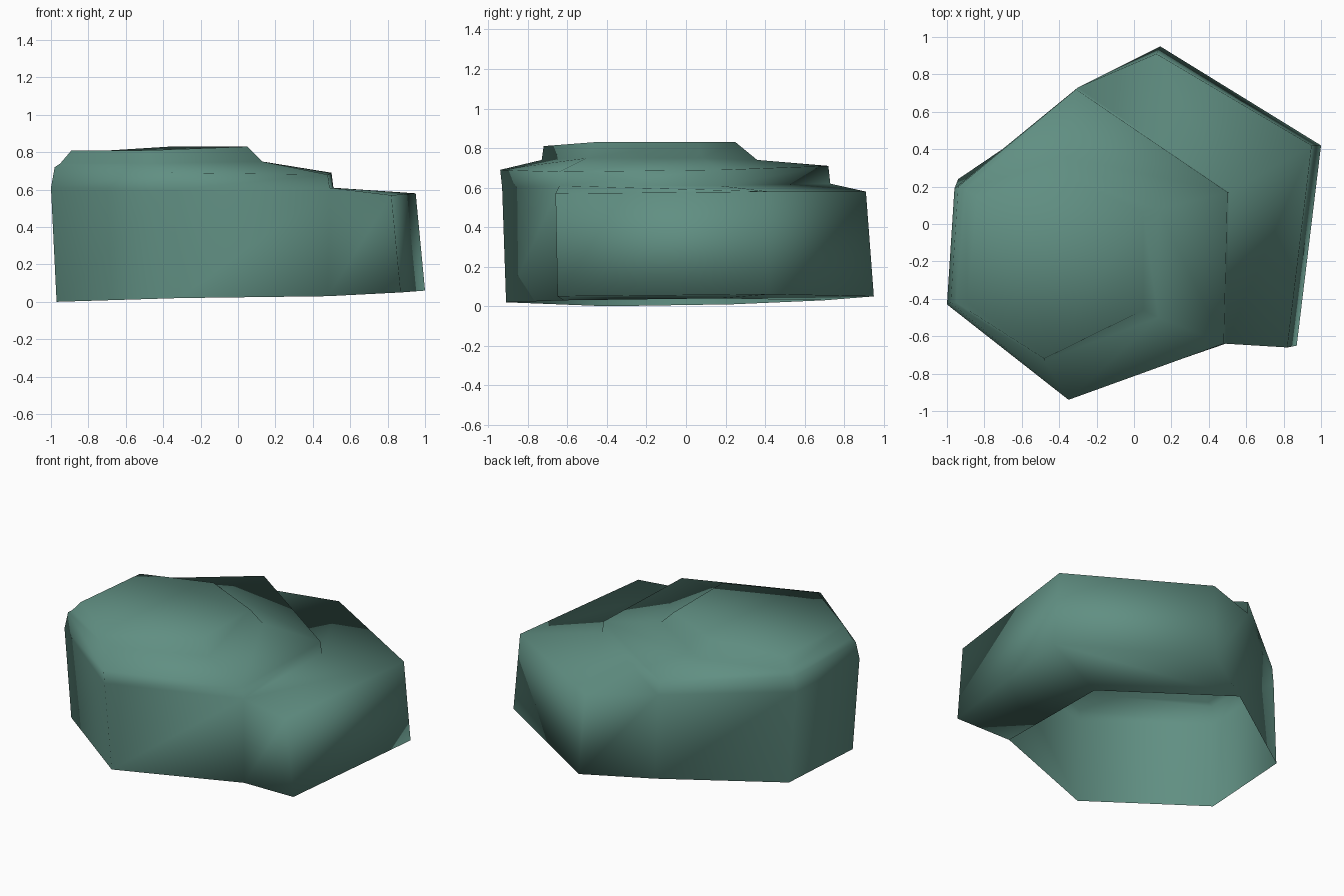
import bpy
import bmesh

# Remove the default cube
default_cube = bpy.data.objects.get("Cube")
if default_cube:
    bpy.data.objects.remove(default_cube, do_unlink=True)


def make_material(name, colour):
    material = bpy.data.materials.new(name)
    material.use_nodes = True
    material.diffuse_color = colour
    for node in material.node_tree.nodes:
        if node.type == "BSDF_PRINCIPLED":
            node.inputs["Base Color"].default_value = colour
            node.inputs["Roughness"].default_value = 0.9
    return material


def add_ring(bm, points):
    return [bm.verts.new(point) for point in points]


def bridge(bm, lower, upper, skip=()):
    """Join two closed rings with a band of quads."""
    count = len(lower)
    for i in range(count):
        if i in skip:
            continue
        j = (i + 1) % count
        bm.faces.new((lower[i], lower[j], upper[j], upper[i]))


bm = bmesh.new()

# Main boulder: six-sided rings, counter-clockwise from the left front corner
foot = add_ring(bm, [(-.97, -.4, 0), (-.31, -.91, .02), (.48, -.62, .03),
                     (.46, .17, .04), (-.26, .7, .03), (-.94, .24, .01)])
waist = add_ring(bm, [(-1, -.43, .61), (-.35, -.93, .6), (.49, -.64, .61),
                      (.51, .17, .61), (-.3, .73, .62), (-.96, .19, .61)])
rim = add_ring(bm, [(-.98, -.42, .72), (-.35, -.94, .69), (.48, -.64, .68),
                    (.5, .17, .69), (-.31, .72, .71), (-.94, .2, .71)])

# Raised cap: sloping shoulder, short step and gently tilted top
cap_base = add_ring(bm, [(-.95, -.42, .74), (-.48, -.73, .74), (.13, -.5, .75),
                         (.13, .08, .75), (-.36, .36, .74), (-.9, .18, .74)])
cap_top = add_ring(bm, [(-.89, -.42, .81), (-.48, -.72, .81), (.05, -.46, .83),
                        (.05, .06, .83), (-.36, .25, .83), (-.84, .15, .8)])

# The two sides facing the ledge stay open below the step
ledge_sides = (2, 3)
bridge(bm, foot, waist, skip=ledge_sides)
bridge(bm, waist, rim)
bridge(bm, rim, cap_base)
bridge(bm, cap_base, cap_top)
bm.faces.new(cap_top)

# Lower ledge growing out of the back left of the boulder
ledge_foot = add_ring(bm, [(.87, -.65, .05), (1, .42, .06), (.14, .95, .05)])
ledge_top = add_ring(bm, [(.82, -.66, .57), (.95, .42, .58), (.12, .91, .58)])
low_path = [foot[2]] + ledge_foot + [foot[4]]
high_path = [waist[2]] + ledge_top + [waist[4]]
for i in range(len(low_path) - 1):
    bm.faces.new((low_path[i], low_path[i + 1], high_path[i + 1], high_path[i]))

# Ledge top and underside, each split at the inner corner
for side in ledge_sides:
    a, b = side - 2, side - 1
    bm.faces.new((waist[side], ledge_top[a], ledge_top[b], waist[side + 1]))
    bm.faces.new((foot[side + 1], ledge_foot[b], ledge_foot[a], foot[side]))

for face in bm.faces:
    face.smooth = True

mesh = bpy.data.meshes.new("boulder")
bm.to_mesh(mesh)
bm.free()
mesh.materials.append(make_material("mossy teal stone", (.118, .275, .225, 1)))

boulder = bpy.data.objects.new("boulder", mesh)
bpy.context.scene.collection.objects.link(boulder)
